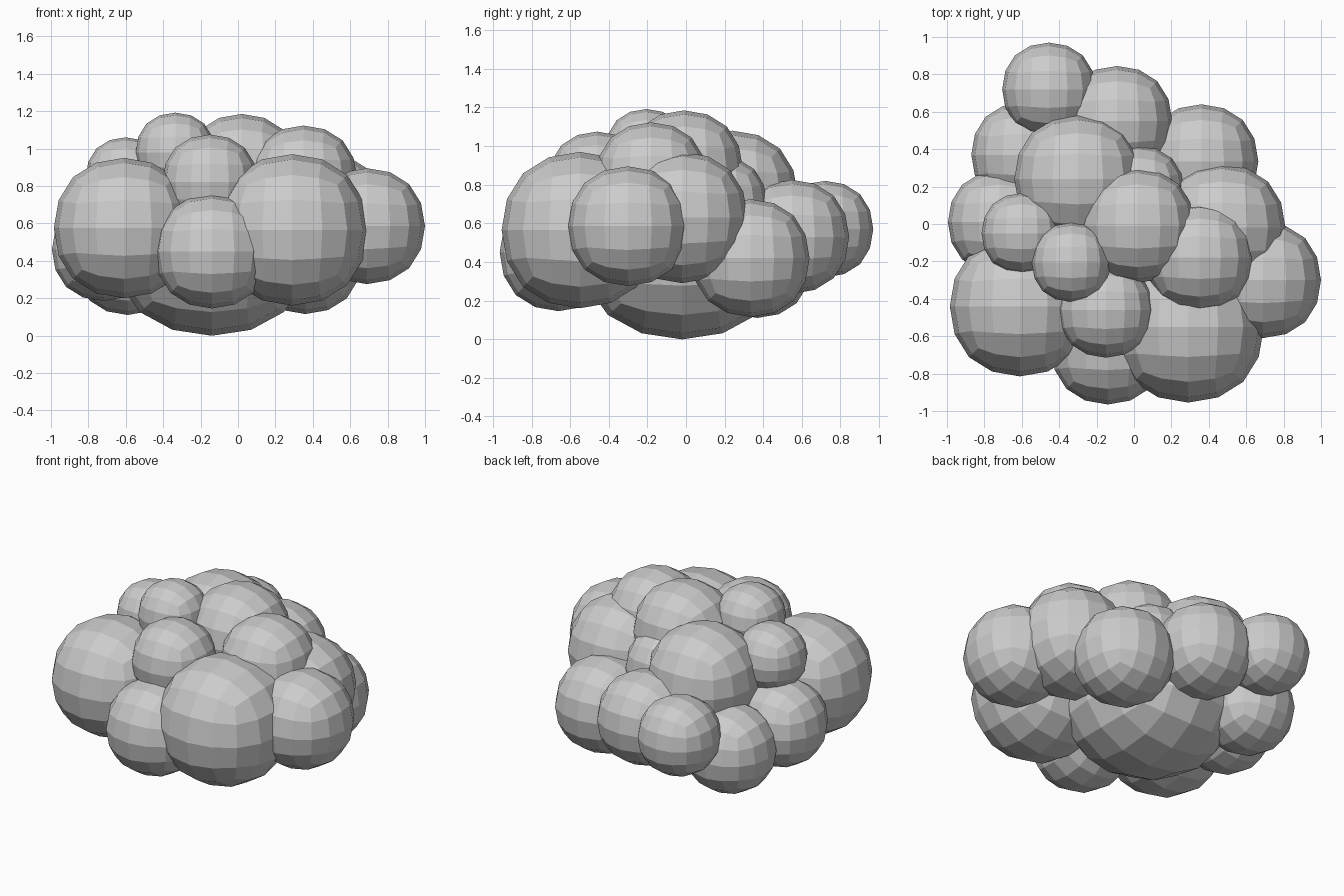
import bpy

old = bpy.data.objects.get("Cube")
if old:
    bpy.data.objects.remove(old, do_unlink=True)

# Single flat grey
grey = bpy.data.materials.new("soft_grey")
grey.use_nodes = True
colour = (0.6, 0.6, 0.6, 1)
grey.diffuse_color = colour
grey.node_tree.nodes["Principled BSDF"].inputs["Base Color"].default_value = colour

# A unit cube smoothed to its limit surface reaches this far along each axis
AXIS_REACH = 0.42


def puff(name, x, y, z, r, squash=1.0):
    """Faceted ball made from a subdivided cube."""
    bpy.ops.mesh.primitive_cube_add(size=1, location=(x, y, z))
    ob = bpy.context.object
    ob.name = name
    s = r / AXIS_REACH
    ob.scale = (s, s, s * squash)
    mod = ob.modifiers.new("rounding", "SUBSURF")
    mod.levels = mod.render_levels = 2
    ob.data.materials.append(grey)
    bpy.ops.object.shade_flat()
    return ob


# Broad core underneath
puff("core_puff", -0.14, -0.02, 0.46, 0.53, 0.87)

# Front puffs
puff("front_right_puff", -0.61, -0.44, 0.575, 0.375)
puff("front_left_puff", 0.29, -0.55, 0.565, 0.405)
puff("front_low_puff", -0.14, -0.66, 0.45, 0.305)
puff("front_upper_puff", -0.15, -0.46, 0.82, 0.255)

# Side puffs
puff("left_outer_puff", 0.69, -0.30, 0.585, 0.31)
puff("left_inner_puff", 0.47, -0.02, 0.63, 0.34)
puff("right_side_puff", -0.72, 0.01, 0.46, 0.275)

# Back puffs
puff("back_left_puff", 0.36, 0.335, 0.42, 0.305)
puff("back_middle_puff", -0.09, 0.55, 0.53, 0.295)
puff("back_tail_puff", -0.455, 0.72, 0.57, 0.25)
puff("back_right_puff", -0.59, 0.37, 0.39, 0.28)

# Top puffs
puff("top_middle_puff", 0.02, -0.01, 0.88, 0.305)
puff("top_left_puff", 0.35, -0.18, 0.835, 0.288)
puff("top_back_puff", -0.30, 0.24, 0.74, 0.34)
puff("top_small_puff", -0.335, -0.205, 0.98, 0.212)
puff("top_right_puff", -0.60, -0.05, 0.845, 0.215)
puff("top_gap_puff", 0.02, 0.17, 0.70, 0.25)
